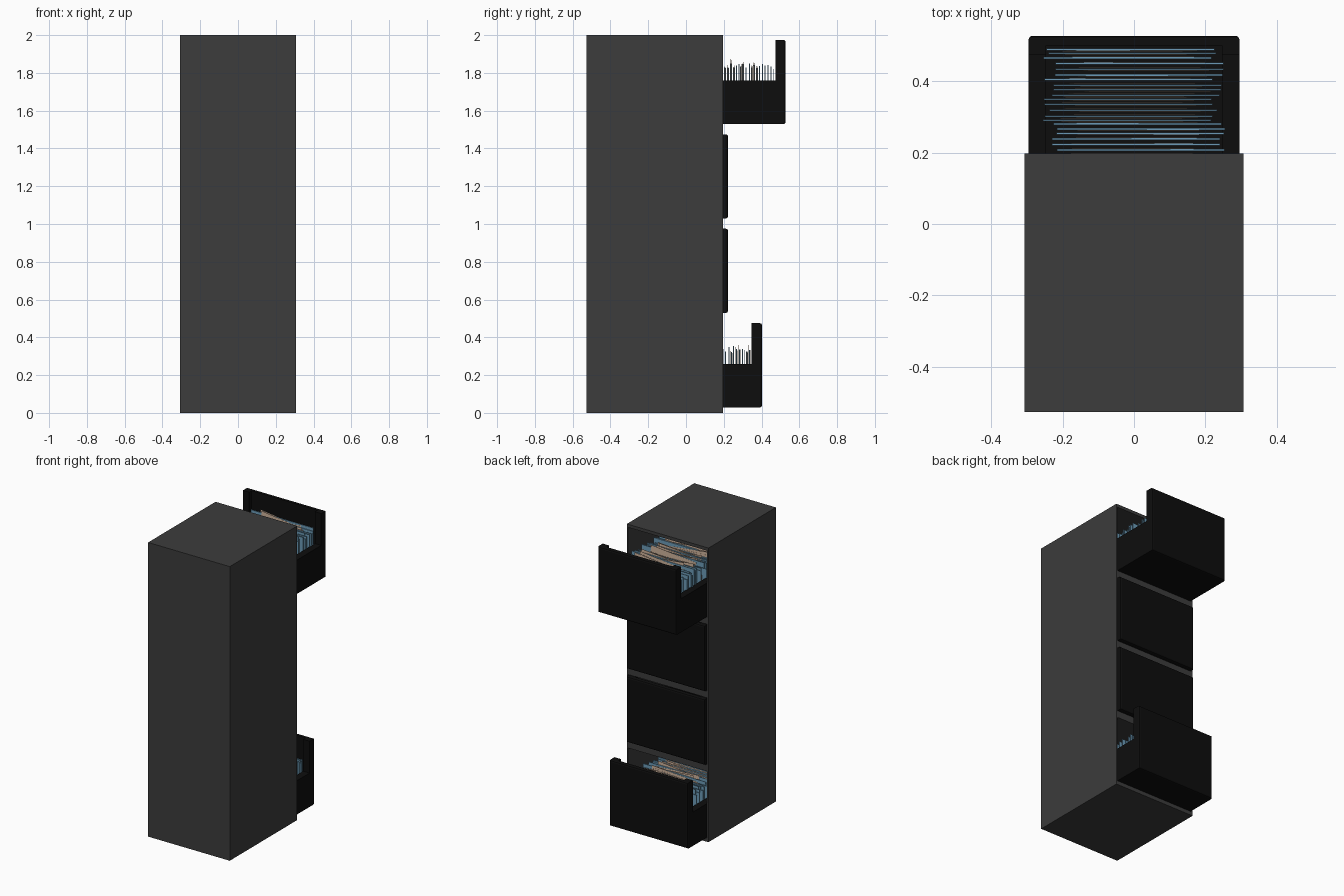
import bpy
import bmesh
import random
from mathutils import Matrix, Vector

random.seed(7)
if "Cube" in bpy.data.objects:
    bpy.data.objects.remove(bpy.data.objects["Cube"], do_unlink=True)


def material(name, r, g, b):
    m = bpy.data.materials.new(name)
    m.use_nodes = True
    m.diffuse_color = (r, g, b, 1)
    m.node_tree.nodes["Principled BSDF"].inputs["Base Color"].default_value = (r, g, b, 1)
    return m


GREY = material("dark grey metal", 0.045, 0.045, 0.045)
BLACK = material("black drawer", 0.004, 0.004, 0.004)
BLUE = material("blue folder", 0.15, 0.33, 0.48)
BEIGE = material("beige paper", 0.62, 0.45, 0.33)


def add_box(bm, x, y, z, tilt=0):
    """Add a box spanning the given ranges, optionally tilted about y."""
    spans = (x, y, z)
    centre = Vector([(a + b) / 2 for a, b in spans])
    size = [b - a for a, b in spans]
    place = Matrix.Translation(centre) @ Matrix.Rotation(tilt, 4, "Y") @ Matrix.Diagonal((*size, 1))
    return bmesh.ops.create_cube(bm, size=1, matrix=place)["verts"]


def finish(name, bm, mat):
    mesh = bpy.data.meshes.new(name)
    bm.to_mesh(mesh)
    bm.free()
    mesh.materials.append(mat)
    obj = bpy.data.objects.new(name, mesh)
    bpy.context.collection.objects.link(obj)
    return obj


# Overall layout
HALF, BACK, FRONT = 0.307, -0.527, 0.197
PITCH, PANEL_H, PANEL_X, WALL_X = 0.5, 0.446, 0.295, 0.247
CLOSED, DEPTH = 0.222, 0.70

# Cabinet shell with shelves between the drawers
bm = bmesh.new()
for side in (-1, 1):
    add_box(bm, sorted((side * HALF, side * 0.297)), (BACK, FRONT), (0, 2))
add_box(bm, (-0.297, 0.297), (BACK, BACK + 0.01), (0, 2))
for i in range(5):
    low, high = max(0, i * PITCH - 0.021), min(2, i * PITCH + 0.026)
    add_box(bm, (-0.297, 0.297), (BACK + 0.01, FRONT), (low, high))
finish("cabinet_shell", bm, GREY)


def make_drawer(name, bottom, face):
    top, rim, rear = bottom + PANEL_H, bottom + 0.23, face - DEPTH
    # Front panel with softened outer edges
    bm = bmesh.new()
    add_box(bm, (-PANEL_X, PANEL_X), (face - 0.027, face), (bottom, top))
    outer = [e for e in bm.edges if all(v.co.y > face - 0.001 for v in e.verts)]
    bmesh.ops.bevel(bm, geom=outer, offset=0.01, segments=2, affect="EDGES", profile=0.5)
    finish(name + "_front", bm, BLACK)
    # Tub with thick side walls and returns behind the panel
    bm = bmesh.new()
    for side in (-1, 1):
        x = sorted((side * WALL_X, side * PANEL_X))
        add_box(bm, x, (rear, face - 0.027), (bottom, rim))
        add_box(bm, x, (face - 0.054, face - 0.027), (rim, top))
    add_box(bm, (-WALL_X, WALL_X), (rear, face - 0.027), (bottom, bottom + 0.02))
    add_box(bm, (-WALL_X, WALL_X), (rear, rear + 0.02), (bottom + 0.02, rim))
    finish(name + "_tub", bm, BLACK)


def make_files(name, bottom, face):
    folders, papers = bmesh.new(), bmesh.new()
    y = face - 0.038
    while y > max(face - DEPTH + 0.04, BACK + 0.04):
        shift = random.uniform(-0.02, 0.02)
        x = (-0.235 + shift, 0.235 + shift)
        top = bottom + random.uniform(0.29, 0.325)
        # Blue folder made of a tall leaf and a slightly lower one
        add_box(folders, x, (y - 0.0025, y + 0.0025), (bottom + 0.05, top))
        # Loose sheets leaning at small angles
        for k in (-1, 1):
            lean = random.uniform(-0.13, 0.13)
            cx = shift + random.uniform(-0.03, 0.03)
            rise = top + random.uniform(-0.01, 0.008)
            add_box(papers, (cx - 0.17, cx + 0.17),
                    (y + k * 0.004 - 0.0005, y + k * 0.004 + 0.0005),
                    (bottom + 0.09, rise), lean)
        y -= random.uniform(0.011, 0.017)
    finish(name + "_folders", folders, BLUE)
    finish(name + "_papers", papers, BEIGE)


# Four drawers, the lowest and highest pulled open
pulls = {"bottom_drawer": 0.18, "lower_middle_drawer": 0,
         "upper_middle_drawer": 0, "top_drawer": 0.305}
for i, (name, pull) in enumerate(pulls.items()):
    base = i * PITCH + 0.029
    make_drawer(name, base, CLOSED + pull)
    if pull:
        make_files(name, base, CLOSED + pull)
